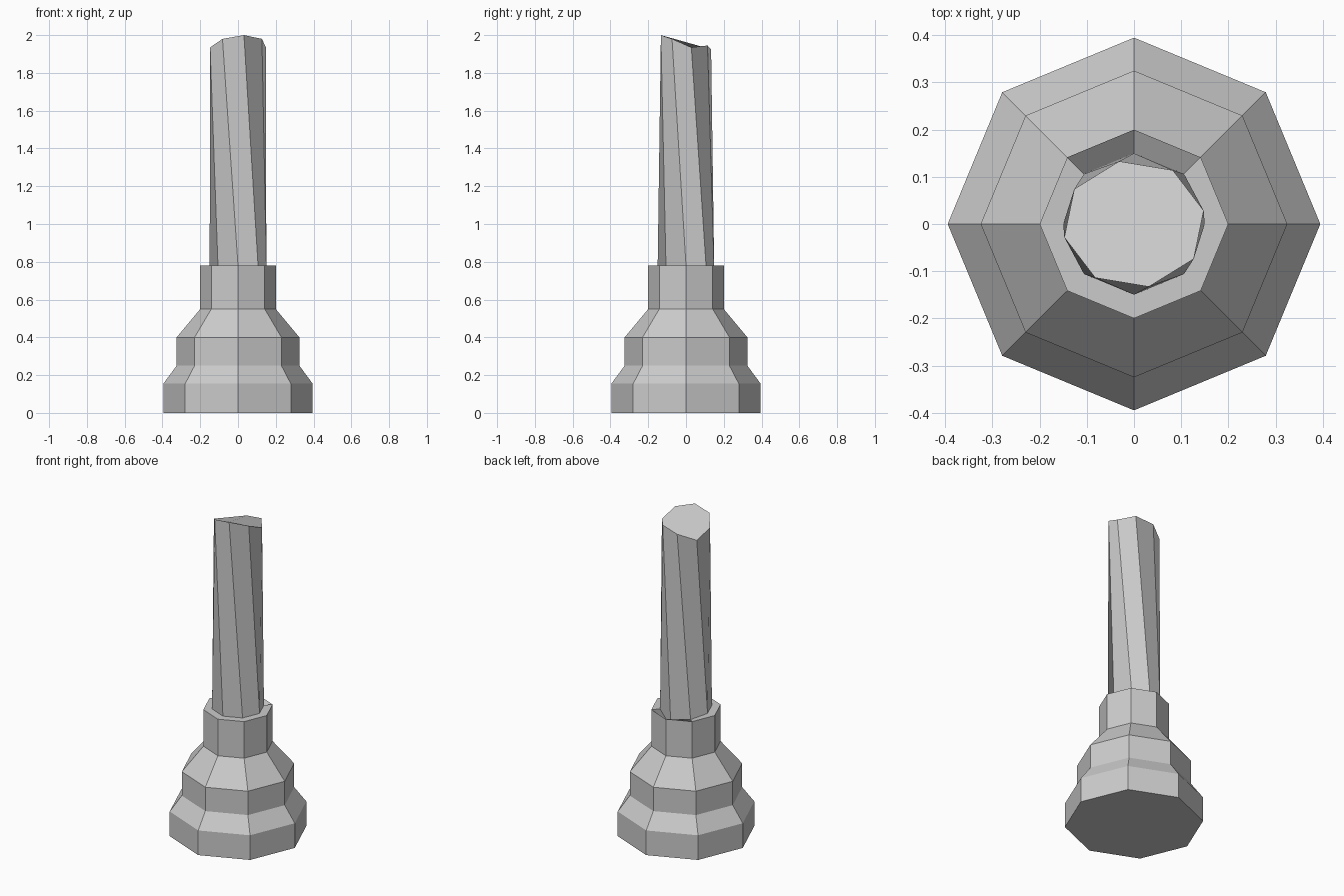
import bpy, bmesh
from math import cos, sin, radians

if "Cube" in bpy.data.objects:
    bpy.data.objects.remove(bpy.data.objects["Cube"])

SIDES = 8
bm = bmesh.new()


def ring(radius, heights, twist=0, y_scale=1):
    """Octagonal loop; heights is one number or one per corner."""
    if not isinstance(heights, (list, tuple)):
        heights = [heights] * SIDES
    verts = []
    for i, z in enumerate(heights):
        a = radians(360 / SIDES * i + twist)
        verts.append(bm.verts.new((radius * cos(a), radius * sin(a) * y_scale, z)))
    return verts


# Stepped foot and collar
loops = [ring(r, z) for r, z in [(0.395, 0), (0.395, 0.155), (0.325, 0.25),
                                 (0.325, 0.40), (0.20, 0.55), (0.20, 0.78)]]

# Shaft root inset in the collar, with one sunken corner at the back
loops.append(ring(0.15, [0.78, 0.78, 0.71, 0.77, 0.78, 0.78, 0.78, 0.78]))

# Twisted, slanted shaft tip
loops.append(ring(0.151, [1.98, 1.935, 1.945, 1.925, 1.89, 1.935, 1.98, 2.0],
                  twist=-33, y_scale=0.9))

# Bridge the loops and cap both ends
for a, b in zip(loops, loops[1:]):
    for i in range(SIDES):
        j = (i + 1) % SIDES
        bm.faces.new((a[i], a[j], b[j], b[i]))
bm.faces.new(loops[0][::-1])
bm.faces.new(loops[-1])
bmesh.ops.recalc_face_normals(bm, faces=bm.faces)

mesh = bpy.data.meshes.new("broken_post")
bm.to_mesh(mesh)
bm.free()
bpy.context.collection.objects.link(bpy.data.objects.new("broken_post", mesh))
